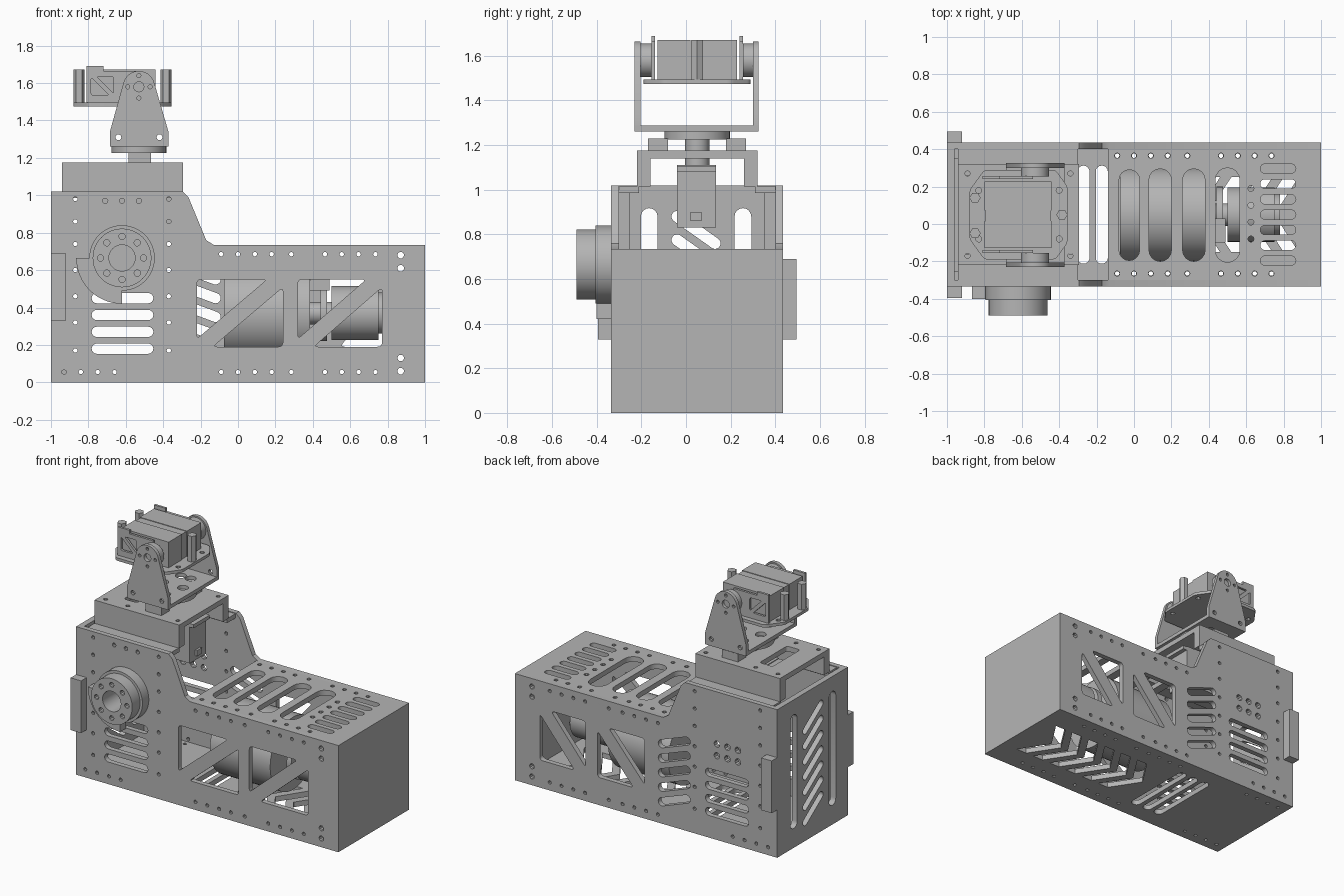
import bpy, bmesh, math
from math import sin, cos, pi
from mathutils import Vector

if "Cube" in bpy.data.objects:
    bpy.data.objects.remove(bpy.data.objects["Cube"], do_unlink=True)

GREY = (0.46, 0.46, 0.46, 1)
mat = bpy.data.materials.new("machine grey")
mat.use_nodes = True
mat.diffuse_color = GREY
mat.node_tree.nodes["Principled BSDF"].inputs["Base Color"].default_value = GREY


# Outline helpers
def circle(u, v, r, n=12):
    return [(u + r * cos(2 * pi * i / n), v + r * sin(2 * pi * i / n)) for i in range(n)]


def rect(u0, u1, v0, v1):
    return [(u0, v0), (u1, v0), (u1, v1), (u0, v1)]


def capsule(a, b, w):
    """Round-ended slot between two end-arc centres."""
    t = math.atan2(b[1] - a[1], b[0] - a[0])
    pts = []
    for c, start in ((b, t - pi / 2), (a, t + pi / 2)):
        pts += [(c[0] + w / 2 * cos(start + pi * i / 8), c[1] + w / 2 * sin(start + pi * i / 8))
                for i in range(9)]
    return pts


def rounded(pts, r, n=4):
    out = []
    for i, p in enumerate(pts):
        p, a, b = Vector(p), Vector(pts[i - 1]), Vector(pts[(i + 1) % len(pts)])
        s = p + (a - p).normalized() * r
        e = p + (b - p).normalized() * r
        for k in range(n + 1):
            t = k / n
            out.append(tuple(s * (1 - t) ** 2 + p * 2 * t * (1 - t) + e * t * t))
    return out


def slab(name, axis, lo, hi, outline, holes=()):
    """Extrude an outline with holes along an axis from lo to hi."""
    cu = bpy.data.curves.new(name, "CURVE")
    cu.dimensions, cu.fill_mode, cu.extrude = "2D", "BOTH", (hi - lo) / 2
    for loop in [outline, *holes]:
        sp = cu.splines.new("POLY")
        sp.points.add(len(loop) - 1)
        for q, (u, v) in zip(sp.points, loop):
            q.co = (u, v, 0, 1)
        sp.use_cyclic_u = True
    tmp = bpy.data.objects.new(name, cu)
    bpy.context.collection.objects.link(tmp)
    bpy.context.view_layer.update()
    dg = bpy.context.evaluated_depsgraph_get()
    me = bpy.data.meshes.new_from_object(tmp.evaluated_get(dg))
    bpy.data.objects.remove(tmp, do_unlink=True)
    bm = bmesh.new()
    bm.from_mesh(me)
    bmesh.ops.remove_doubles(bm, verts=bm.verts, dist=1e-5)
    mid = (lo + hi) / 2
    for vert in bm.verts:
        u, v, w = vert.co
        w += mid
        vert.co = {"x": (w, u, v), "y": (u, w, v), "z": (u, v, w)}[axis]
    bmesh.ops.recalc_face_normals(bm, faces=bm.faces)
    for f in bm.faces:
        f.smooth = True
    bm.to_mesh(me)
    bm.free()
    me.set_sharp_from_angle(angle=math.radians(35))
    me.materials.clear()
    me.materials.append(mat)
    ob = bpy.data.objects.new(name, me)
    bpy.context.collection.objects.link(ob)
    return ob


def box(name, x0, x1, y0, y1, z0, z1):
    return slab(name, "z", z0, z1, rect(x0, x1, y0, y1))


def dots(us, vs, r=0.012):
    return [circle(u, v, r, 10) for u in us for v in vs]


CY = 0.05                # centre line of the housing
Y0, Y1, T = -0.335, 0.435, 0.035
RX, RZ = -0.62, 0.665    # drive ring centre
EDGE = [-0.09, 0, 0.09, 0.18, 0.285, 0.465, 0.555, 0.645, 0.735]

# Side plates share a stepped profile
side = [(-1, 0), (1, 0), (1, 0.735), (-0.13, 0.735), (-0.17, 0.76), (-0.265, 0.99),
        (-0.295, 1.02), (-1, 1.02)]


def window(x0, x1, gap=0.085, z0=0.19, z1=0.55):
    """Two triangles left by a diagonal brace."""
    return [rounded([(x0, z0 + gap / 2), (x1 - gap, z1), (x0, z1)], 0.025),
            rounded([(x0 + gap, z0), (x1, z0), (x1, z1 - gap / 2)], 0.025)]


vents = [capsule((-0.755, z), (-0.48, z), 0.055) for z in (0.18, 0.27, 0.36, 0.45)]
common = dots(EDGE, [0.055, 0.685]) + dots([0.87], [0.06, 0.13, 0.61, 0.68], 0.018)
common += dots([-0.87, -0.37], [0.17, 0.32, 0.46, 0.6, 0.74, 0.86, 0.98])
common += dots([-0.93, -0.84, -0.75, -0.66], [0.055])
front_holes = common + vents + window(-0.22, 0.24) + window(0.32, 0.77)
front_holes += dots([-0.71, -0.62, -0.53], [0.97], 0.014)
slats = [capsule((-0.31, z + 0.07), (-0.12, z), 0.055) for z in (0.15, 0.25, 0.35, 0.45, 0.55)]
back_holes = common + vents + slats + window(0.01, 0.37) + window(0.46, 0.81)
back_holes += dots([-0.7, -0.62, -0.54], [0.58, 0.66], 0.022)
slab("front_side_plate", "y", Y0, Y0 + T, side, front_holes)
slab("back_side_plate", "y", Y1 - T, Y1, side, back_holes)

# Deck, floor and end plates
deck = [capsule((x, -0.14), (x, 0.235), w) for x, w in
        ((-0.025, 0.11), (0.14, 0.12), (0.32, 0.12), (0.5, 0.13))]
deck += [capsule((0.7, CY + k * 0.082), (0.84, CY + k * 0.082), 0.05) for k in range(-3, 4)]
deck += dots(EDGE, [-0.265, 0.365], 0.014) + dots([0.625], [-0.08, 0.01, 0.1, 0.19], 0.016)
slab("deck_plate", "z", 0.7, 0.735, rect(-0.14, 1, Y0 + T, Y1 - T), deck)

floor = [capsule((x, -0.18), (x, 0.28), 0.065) for x in (-0.365, -0.27, -0.172)]
for i in range(6):
    x = -0.03 + i * 0.14
    floor.append([(x, CY), (x + 0.13, CY - 0.2), (x + 0.21, CY - 0.2),
                  (x + 0.08, CY), (x + 0.21, CY + 0.2), (x + 0.13, CY + 0.2)])
floor += dots(EDGE + [-0.93, -0.84, -0.75, -0.66], [-0.265, 0.365])
slab("floor_plate", "z", 0, T, rect(-1, 1, Y0 + T, Y1 - T), floor)

ends = [capsule((y, 0.17), (y, 0.88), 0.075) for y in (-0.165, 0.255)]
ends += [capsule((0.13, 0.13 + k * 0.105), (-0.04, 0.25 + k * 0.105), 0.05) for k in range(7)]
slab("rear_end_plate", "x", -1, -0.96, rect(Y0 + T, Y1 - T, T, 1.02), ends)
slab("nose_end_plate", "x", 0.965, 1, rect(Y0 + T, Y1 - T, T, 0.7))

# Side grips, ledges and corner rails mirrored about the centre line
for s, tag in ((-1, "front"), (1, "back")):
    def pair(name, x0, x1, d0, d1, z0, z1):
        ya, yb = sorted((CY + s * d0, CY + s * d1))
        box(f"{tag}_{name}", x0, x1, ya, yb, z0, z1)
    pair("grip", -1, -0.92, 0.385, 0.445, 0.33, 0.69)
    pair("top_ledge", -0.94, -0.3, 0.26, 0.35, 0.985, 1.015)
    pair("rear_rail", -0.96, -0.92, 0.3, 0.35, T, 0.985)
    pair("turret_wall", -0.94, -0.295, 0.21, 0.27, 1.015, 1.14)
    pair("turret_ear", -0.585, -0.465, 0.13, 0.22, 1.175, 1.23)

# Drive ring on the front
bolts = [circle(RX + 0.115 * cos(a * pi / 4), RZ + 0.115 * sin(a * pi / 4), 0.017, 10) for a in range(8)]
bore = [circle(RX, RZ, 0.07, 32)]
slab("drive_ring_base", "y", -0.405, Y0, circle(RX, RZ, 0.175, 48), bore)
slab("drive_ring", "y", -0.49, -0.405, circle(RX, RZ, 0.157, 48), bore + bolts)
arc = [(RX + r * cos(a), RZ + r * sin(a)) for r, step in ((0.245, 1), (0.17, -1))
       for a in [pi + pi / 2 * i / 16 for i in range(17)][::step]]
slab("drive_guard", "y", -0.4, Y0, arc)

# Motors inside the housing
slab("large_motor", "x", -0.075, 0.385, circle(CY, 0.37, 0.25, 48))
slab("motor_shaft", "x", 0.385, 0.5, circle(CY, 0.37, 0.06, 24))
slab("gear_plate", "x", 0.44, 0.475, circle(CY, 0.37, 0.15, 32))
slab("small_motor", "x", 0.5, 0.75, circle(CY, 0.37, 0.145, 40))
slab("motor_cap", "x", 0.75, 0.78, circle(CY, 0.37, 0.11, 32))
box("wiring_block", 0.37, 0.49, -0.1, 0.03, 0.49, 0.56)

# Turret base and pan servo
TX, TZ = -0.53, 1.58
slab("turret_top", "z", 1.14, 1.175, rect(-0.94, -0.295, -0.22, 0.32),
     dots([-0.89, -0.72, -0.34], [-0.17, 0.27], 0.014)
     + [rounded(rect(-0.8, -0.7, -0.1, 0.2), 0.02)])
box("pan_servo", -0.68, -0.34, -0.04, 0.135, 0.83, 1.11)
box("pan_servo_flange", -0.75, -0.31, -0.04, 0.135, 1.08, 1.105)
box("pan_servo_plug", -0.34, -0.325, 0.02, 0.07, 0.86, 0.9)
slab("pan_hub", "z", 1.1, 1.23, circle(TX, CY, 0.055, 24))
slab("pan_disc", "z", 1.225, 1.262, circle(TX, CY, 0.147, 40))

# Tilt yoke
yoke_holes = [circle(TX + 0.075 * cos(a * pi / 3), CY + 0.16 * sin(a * pi / 3), 0.035, 16) for a in range(6)]
slab("yoke_floor", "z", 1.262, 1.287, rect(-0.685, -0.372, -0.23, 0.325), yoke_holes)
cap = [(TX + 0.085 * cos(a), TZ + 0.085 * sin(a)) for a in [pi * (0.08 + 0.84 * i / 12) for i in range(13)]]
arm = [(-0.685, 1.262), (-0.372, 1.262), (-0.372, 1.34)] + cap + [(-0.685, 1.34)]
arm_holes = dots([-0.64, -0.42], [1.31], 0.016) + [circle(TX, TZ, 0.027, 16)]
arm_holes += dots([-0.59, -0.47], [TZ], 0.011) + dots([TX], [TZ - 0.06, TZ + 0.06], 0.011)
for name, y in (("front", -0.23), ("back", 0.3)):
    slab(name + "_yoke_arm", "y", y, y + 0.025, arm, arm_holes)

# Tilting head
tray = rounded([(-0.88, -0.08), (-0.8, -0.19), (-0.42, -0.19), (-0.355, -0.1),
                (-0.355, 0.2), (-0.42, 0.29), (-0.8, 0.29), (-0.88, 0.18)], 0.02)
slab("head_tray", "z", 1.475, 1.495, tray, dots([-0.83, -0.4], [-0.08, 0.18], 0.016))
box("head_body", -0.8, -0.44, -0.127, 0.017, 1.495, 1.672)
box("head_body_back", -0.8, -0.44, 0.073, 0.228, 1.495, 1.672)
box("head_body_core", -0.795, -0.445, 0.017, 0.073, 1.495, 1.668)
truss = [(-0.81, 1.495), (-0.54, 1.495), (-0.54, 1.665), (-0.72, 1.665), (-0.72, 1.69), (-0.81, 1.69)]
truss_holes = [rounded([(-0.785, 1.535), (-0.785, 1.63), (-0.69, 1.535)], 0.012),
               rounded([(-0.755, 1.635), (-0.665, 1.635), (-0.665, 1.545)], 0.012)]
for name, y, hub in (("front", -0.155, -0.205), ("back", 0.24, 0.255)):
    slab(name + "_truss", "y", y, y + 0.016, truss, truss_holes)
    slab(name + "_tilt_hub", "y", hub, hub + 0.05, circle(TX, TZ, 0.075, 32))
for i, (x, y) in enumerate(((-0.385, CY), (-0.85, 0.14), (-0.85, -0.05))):
    slab(f"standoff_{i + 1}", "z", 1.495, 1.672, circle(x, y, 0.03, 6))
